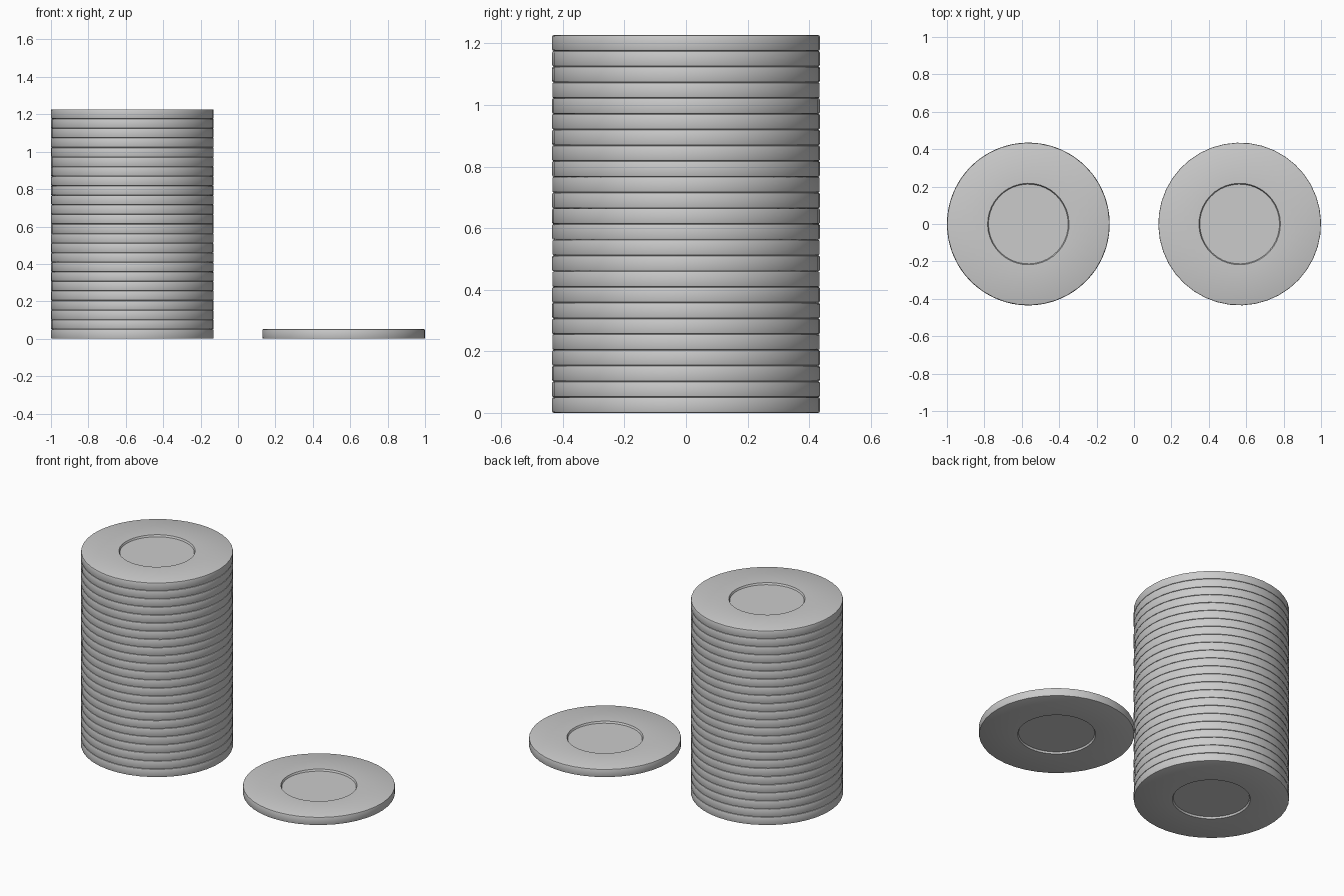
import bpy, bmesh, math, random

if "Cube" in bpy.data.objects:
    bpy.data.objects.remove(bpy.data.objects["Cube"])

random.seed(4)
COUNT, H, R, RI, DEPTH, B, SEG = 24, 1.227 / 24, 0.435, 0.218, 0.011, 0.005, 40


def chip_mesh():
    # Lathe profile of one chip: recessed centre, flat rim, rounded edge
    k = B * 0.3
    lower = [(0.213, DEPTH), (RI, 0), (R - B, 0), (R - k, k), (R, B)]
    profile = lower + [(r, H - z) for r, z in reversed(lower)]
    bm = bmesh.new()
    rings = [[bm.verts.new((r * math.cos(2 * math.pi * i / SEG),
                            r * math.sin(2 * math.pi * i / SEG), z))
              for i in range(SEG)] for r, z in profile]
    for a, b in zip(rings, rings[1:]):
        for i in range(SEG):
            j = (i + 1) % SEG
            bm.faces.new((a[i], a[j], b[j], b[i]))
    # Recessed floors
    bm.faces.new(rings[0][::-1])
    bm.faces.new(rings[-1])
    bmesh.ops.recalc_face_normals(bm, faces=bm.faces)
    for f in bm.faces:
        f.smooth = True
    for e in bm.edges:
        e.smooth = e.calc_face_angle() < math.radians(40)
    me = bpy.data.meshes.new("chip")
    bm.to_mesh(me)
    bm.free()
    return me


mesh = chip_mesh()


def place(name, x, y, z):
    ob = bpy.data.objects.new(name, mesh)
    ob.location = (x, y, z)
    ob.rotation_euler.z = random.uniform(0, 2 * math.pi)
    bpy.context.collection.objects.link(ob)


# Tall stack, each chip turned at random
for n in range(COUNT):
    place(f"stacked_chip_{n + 1:02d}", -0.565, 0, n * H)

# Single chip lying beside the stack
place("loose_chip", 0.565, 0, 0)
